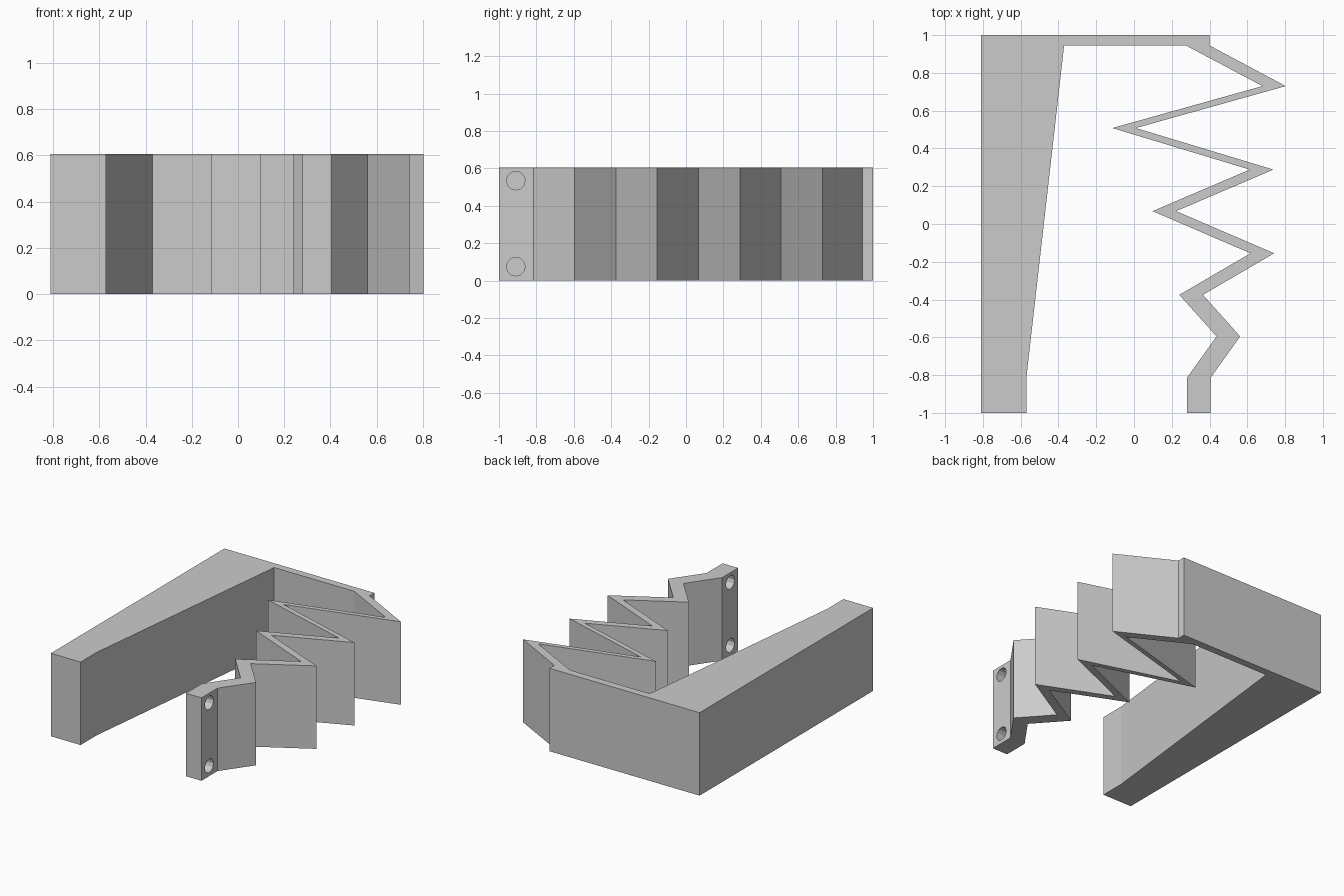
import bpy, bmesh
from math import pi
from mathutils import Matrix

HEIGHT = 0.605
STRIP = 0.125

cube = bpy.data.objects.get("Cube")
if cube:
    bpy.data.objects.remove(cube, do_unlink=True)

grey = bpy.data.materials.new("plain grey")
grey.use_nodes = True
colour = (0.6, 0.6, 0.6, 1)
grey.diffuse_color = colour
grey.node_tree.nodes["Principled BSDF"].inputs["Base Color"].default_value = colour


def add_object(name, bm):
    bmesh.ops.recalc_face_normals(bm, faces=bm.faces)
    mesh = bpy.data.meshes.new(name)
    bm.to_mesh(mesh)
    bm.free()
    mesh.materials.append(grey)
    obj = bpy.data.objects.new(name, mesh)
    bpy.context.collection.objects.link(obj)
    return obj


# Left edge of the folded spring, from the back plate to the mounting tab
folds = [(0.275, 0.945), (0.68, 0.73), (-0.115, 0.508), (0.613, 0.288),
         (0.098, 0.068), (0.617, -0.155), (0.24, -0.375), (0.437, -0.595),
         (0.28, -0.815), (0.28, -1)]
spring_right = [(x + STRIP, y) for x, y in folds]
spring_right = [(min(x, 0.803), y) for x, y in spring_right]

# Tapered arm and back plate complete the closed outline
arm = [(-0.37, 0.945), (-0.57, -0.815), (-0.57, -1), (-0.81, -1), (-0.81, 1)]
outline = [(0.4, 1)] + spring_right + folds[::-1] + arm

bm = bmesh.new()
base = bm.faces.new([bm.verts.new((x, y, 0)) for x, y in outline])
top = bmesh.ops.extrude_face_region(bm, geom=[base])["geom"]
bmesh.ops.translate(bm, vec=(0, 0, HEIGHT),
                    verts=[v for v in top if isinstance(v, bmesh.types.BMVert)])
body = add_object("spring_bracket", bm)

# Two screw holes through the mounting tab
bm = bmesh.new()
for z in (0.075, 0.535):
    place = Matrix.Translation((0.34, -0.91, z)) @ Matrix.Rotation(pi / 2, 4, "Y")
    bmesh.ops.create_cone(bm, cap_ends=True, segments=12, radius1=0.05,
                          radius2=0.05, depth=0.3, matrix=place)
cutter = add_object("screw_hole_cutter", bm)
cutter.hide_render = True
cutter.hide_viewport = True

holes = body.modifiers.new("screw holes", "BOOLEAN")
holes.operation = "DIFFERENCE"
holes.solver = "EXACT"
holes.object = cutter
